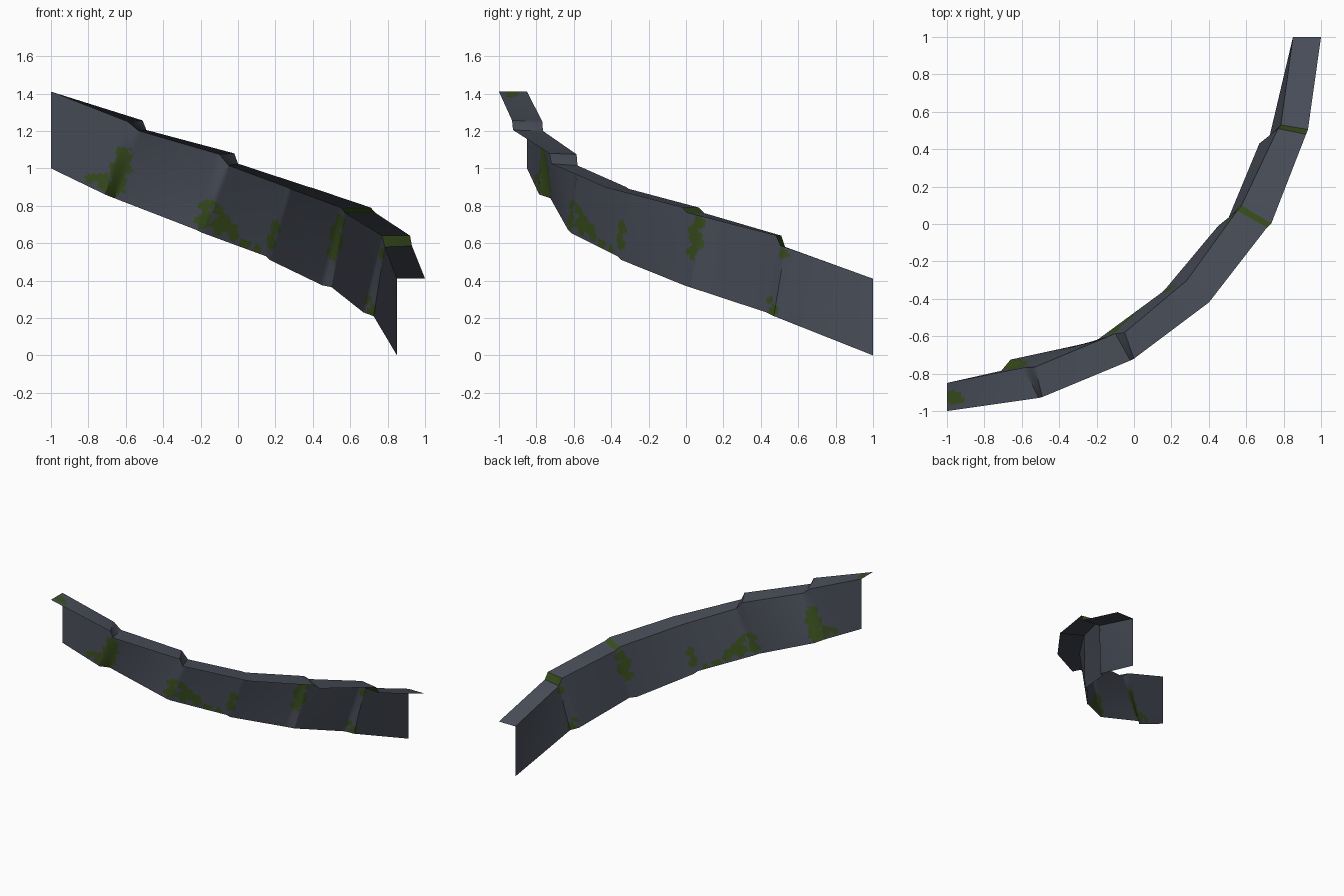
import bpy, math
from mathutils import Vector

if "Cube" in bpy.data.objects:
    bpy.data.objects.remove(bpy.data.objects["Cube"])

def material(name, col):
    m = bpy.data.materials.new(name)
    m.diffuse_color = (*col, 1)
    m.use_nodes = True
    m.node_tree.nodes["Principled BSDF"].inputs["Base Color"].default_value = m.diffuse_color
    return m

slate = material("slate grey", (0.066, 0.075, 0.098))
moss = material("moss green", (0.042, 0.078, 0.013))

# Cross-sections along the curve: ledge outer edge, ledge inner edge, wall foot.
# Every joint has two: the end of one block, then the lower start of the next.
sections = [
    ((-1, -1, 1.41), (-1, -.85, 1.41), (-1, -.85, 1.0)),
    ((-.51, -.93, 1.256), (-.59, -.768, 1.25), (-.71, -.785, .86)),
    ((-.49, -.925, 1.205), (-.53, -.765, 1.2), (-.66, -.725, .84)),
    ((-.02, -.73, 1.08), (-.10, -.585, 1.075), (-.22, -.63, .67)),
    ((0, -.72, 1.025), (-.05, -.58, 1.015), (-.19, -.615, .655)),
    ((.38, -.435, .90), (.26, -.32, .90), (.15, -.365, .53)),
    ((.40, -.42, .895), (.28, -.305, .89), (.17, -.345, .51)),
    ((.71, -.02, .79), (.55, .07, .79), (.45, -.01, .375)),
    ((.735, .005, .762), (.575, .10, .76), (.50, .02, .365)),
    ((.92, .48, .64), (.77, .51, .64), (.67, .43, .23)),
    ((.93, .505, .585), (.785, .53, .58), (.725, .47, .21)),
    ((1, 1, .41), (.85, 1, .41), (.85, 1, 0)),
]
sections = [[Vector(p) for p in s] for s in sections]

# Moss patches: centre x, y, z and radius
patches = [
    (-.61, -.76, 1.06, .05), (-.63, -.76, .98, .06), (-.66, -.76, .90, .06),
    (-.72, -.78, .93, .045), (-.78, -.80, .945, .03),
    (-.17, -.60, .80, .04), (-.19, -.61, .72, .04), (-.12, -.56, .78, .04),
    (-.09, -.56, .71, .055), (-.03, -.51, .66, .045), (.04, -.45, .60, .035),
    (.10, -.41, .565, .025), (.19, -.34, .68, .035), (.17, -.345, .60, .04),
    (.54, .06, .70, .045), (.53, .05, .63, .055), (.51, .04, .56, .045),
    (.72, .46, .24, .04), (.70, .43, .30, .03), (.78, .52, .55, .03),
    (-.96, -.93, 1.40, .045),
]

def is_moss(c):
    wob = 1 + .18 * math.sin(c.x * 71 + c.z * 43) + .15 * math.sin(c.z * 97 - c.y * 59)
    return any((c - Vector(p[:3])).length < p[3] * wob for p in patches)

# Ledge and wall as finely divided sheets so patches can follow the faces
def build_sheet(name, a, b, nv):
    verts, faces, mats = [], [], []
    rows = []
    for i in range(len(sections) - 1):
        n = 30 if i % 2 == 0 else 4
        for k in range(n):
            rows.append((i, k / n))
    rows.append((len(sections) - 2, 1.0))
    for i, t in rows:
        top = sections[i][a].lerp(sections[i + 1][a], t)
        low = sections[i][b].lerp(sections[i + 1][b], t)
        verts += [top.lerp(low, v / nv) for v in range(nv + 1)]
    w = nv + 1
    for r in range(len(rows) - 1):
        for v in range(nv):
            f = (r * w + v, (r + 1) * w + v, (r + 1) * w + v + 1, r * w + v + 1)
            c = sum((verts[j] for j in f), Vector()) / 4
            strip = a == 0 and rows[r][0] in (7, 9)   # mossy steps on the ledge
            faces.append(f)
            mats.append(1 if strip or is_moss(c) else 0)
    me = bpy.data.meshes.new(name)
    me.from_pydata(verts, [], faces)
    me.materials.append(slate)
    me.materials.append(moss)
    me.polygons.foreach_set("material_index", mats)
    me.update()
    ob = bpy.data.objects.new(name, me)
    bpy.context.collection.objects.link(ob)
    bpy.context.view_layer.objects.active = ob
    ob.select_set(True)
    bpy.ops.object.shade_smooth_by_angle(angle=math.radians(30))
    ob.select_set(False)
    return ob

build_sheet("rock_ledge", 0, 1, 10)
build_sheet("rock_wall", 1, 2, 26)
